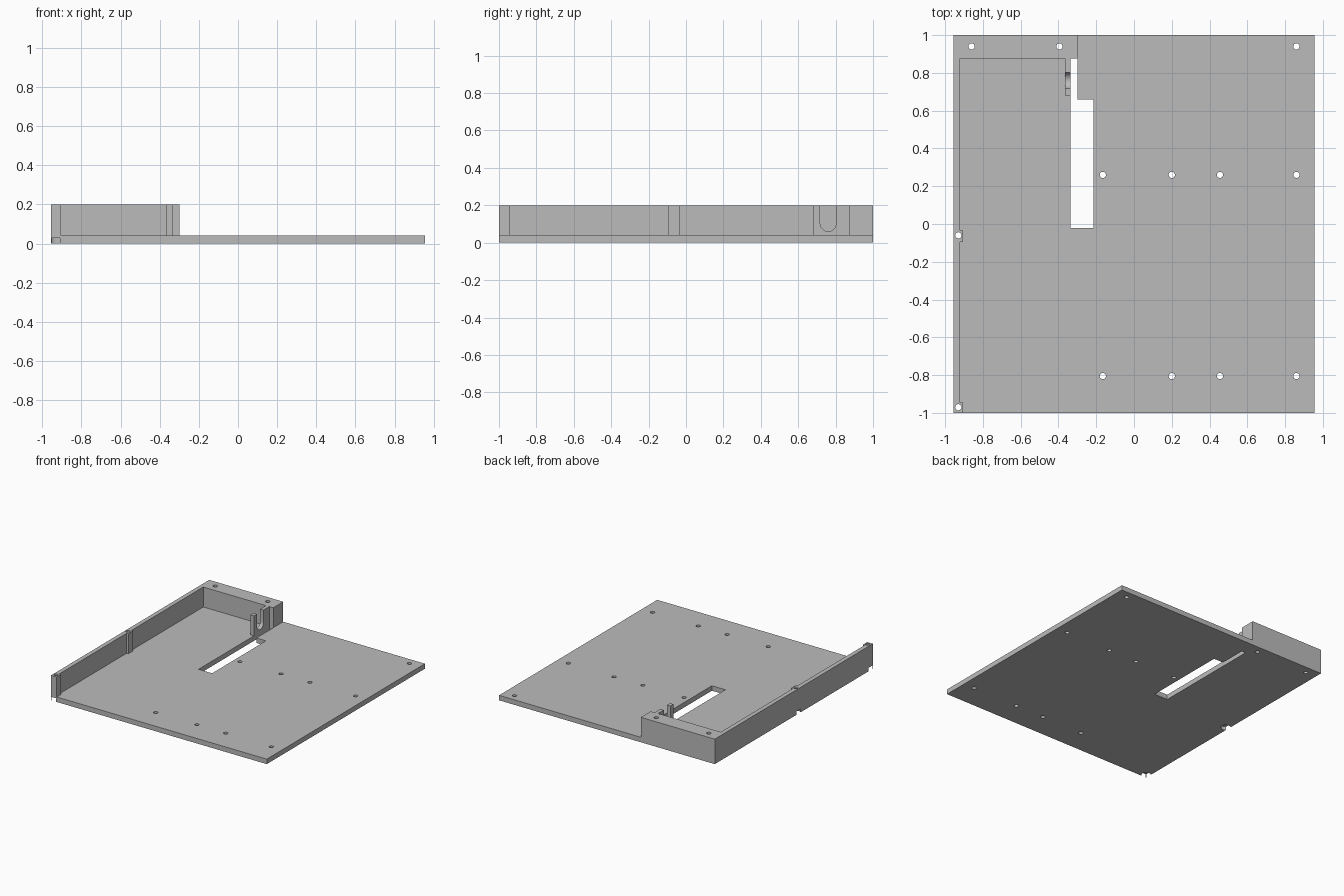
import bpy, bmesh, math

if "Cube" in bpy.data.objects:
    bpy.data.objects.remove(bpy.data.objects["Cube"])

T, H = 0.04, 0.20          # plate thickness, wall height
X, Y = 0.955, 1.0          # half sizes

grey = bpy.data.materials.new("light grey")
grey.diffuse_color = (0.5, 0.5, 0.5, 1)
grey.use_nodes = True
grey.node_tree.nodes["Principled BSDF"].inputs["Base Color"].default_value = grey.diffuse_color


def prism(name, outline, lo, hi, axis="z"):
    """Extrude a 2D outline along z (x, y points) or along x (y, z points)."""
    bm = bmesh.new()
    put = (lambda p, d: (p[0], p[1], d)) if axis == "z" else (lambda p, d: (d, p[0], p[1]))
    face = bm.faces.new([bm.verts.new(put(p, lo)) for p in outline])
    ext = bmesh.ops.extrude_face_region(bm, geom=[face])
    shift = (0, 0, hi - lo) if axis == "z" else (hi - lo, 0, 0)
    bmesh.ops.translate(bm, vec=shift,
                        verts=[g for g in ext["geom"] if isinstance(g, bmesh.types.BMVert)])
    bmesh.ops.recalc_face_normals(bm, faces=bm.faces)
    mesh = bpy.data.meshes.new(name)
    bm.to_mesh(mesh)
    bm.free()
    mesh.materials.append(grey)
    ob = bpy.data.objects.new(name, mesh)
    bpy.context.collection.objects.link(ob)
    return ob


def circle(x, y, r, n=24):
    return [(x + r * math.cos(2 * math.pi * i / n), y + r * math.sin(2 * math.pi * i / n))
            for i in range(n)]


def combine(ob, other, op):
    """Apply a boolean and discard the tool object."""
    mod = ob.modifiers.new(op, "BOOLEAN")
    mod.operation, mod.object, mod.solver = op, other, "EXACT"
    bpy.context.view_layer.objects.active = ob
    bpy.ops.object.modifier_apply(modifier=mod.name)
    bpy.data.objects.remove(other)


# Flat base plate with its stepped slot
tray = prism("base_tray", [(-X, -Y), (X, -Y), (X, Y), (-X, Y)], 0, T)
slot = prism("slot_cutter", [(-0.335, -0.02), (-0.215, -0.02), (-0.215, 0.66),
                             (-0.30, 0.66), (-0.30, 0.875), (-0.335, 0.875)], -0.1, 0.1)
combine(tray, slot, "DIFFERENCE")

# Side wall with two screw posts, thick back wall, and bracket tab beside the slot
wall = prism("wall", [(-X, -Y), (-0.905, -Y), (-0.905, -0.945), (-0.92, -0.945),
                      (-0.92, -0.095), (-0.905, -0.095), (-0.905, -0.035), (-0.92, -0.035),
                      (-0.92, 0.875), (-0.365, 0.875), (-0.365, 0.68), (-0.335, 0.68),
                      (-0.335, 0.875), (-0.30, 0.875), (-0.30, Y), (-X, Y)], 0.02, H)

# Round-bottomed notch in the tab
arc = [(0.76 + 0.0425 * math.cos(a), 0.103 + 0.0425 * math.sin(a))
       for a in [math.pi + math.pi * i / 16 for i in range(17)]]
notch = prism("notch_cutter", arc + [(0.8025, 0.3), (0.7175, 0.3)], -0.40, -0.32, "x")
combine(wall, notch, "DIFFERENCE")
combine(tray, wall, "UNION")

# Screw holes through plate, back wall and posts
posts = [(-0.93, -0.06), (-0.93, -0.97)]
holes = posts + [(-0.86, 0.94), (-0.395, 0.94), (0.86, 0.94)]
holes += [(x, y) for x in (-0.165, 0.20, 0.455, 0.86) for y in (0.26, -0.805)]
for x, y in holes:
    combine(tray, prism("hole_cutter", circle(x, y, 0.0165), -0.1, 0.3), "DIFFERENCE")

# Screw head recesses under the posts
for x, y in posts:
    combine(tray, prism("recess_cutter", circle(x, y, 0.036), -0.1, 0.028), "DIFFERENCE")

bpy.ops.object.select_all(action="DESELECT")
tray.select_set(True)
bpy.context.view_layer.objects.active = tray
bpy.ops.object.shade_smooth_by_angle(angle=math.radians(30))
